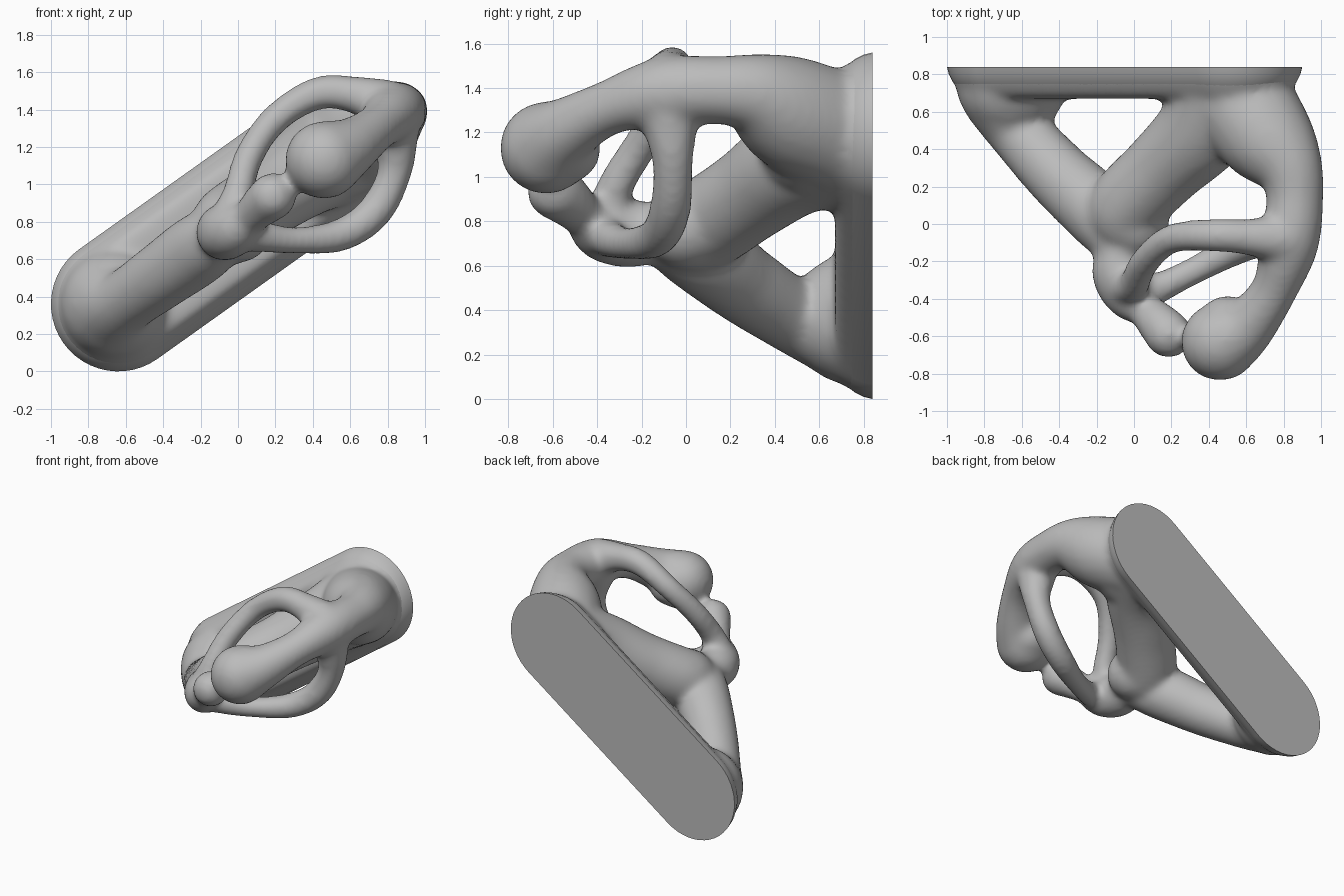
import bpy, bmesh, math
from mathutils import Vector, Matrix

cube = bpy.data.objects.get("Cube")
if cube:
    bpy.data.objects.remove(cube, do_unlink=True)

stone = bpy.data.materials.new("grey_stone")
stone.use_nodes = True
GREY = (0.5, 0.5, 0.5, 1)
stone.diffuse_color = GREY
stone.node_tree.nodes["Principled BSDF"].inputs["Base Color"].default_value = GREY


def add_object(name, bm):
    mesh = bpy.data.meshes.new(name)
    bm.to_mesh(mesh)
    bm.free()
    mesh.materials.append(stone)
    obj = bpy.data.objects.new(name, mesh)
    bpy.context.collection.objects.link(obj)
    return obj


def spline(points, steps=14):
    """Smooth path through (x, y, z, radius) points."""
    pts = [Vector(p) for p in points]
    pts = [pts[0]] + pts + [pts[-1]]
    for a, b, c, d in zip(pts, pts[1:], pts[2:], pts[3:]):
        for i in range(steps):
            t = i / steps
            yield 0.5 * (2 * b + (c - a) * t + (2 * a - 5 * b + 4 * c - d) * t * t
                         + (3 * b - a - 3 * c + d) * t ** 3)
    yield pts[-1]


def limb(bm, points):
    for p in spline(points):
        bmesh.ops.create_icosphere(bm, subdivisions=3, radius=p[3],
                                   matrix=Matrix.Translation(p.to_3d()))


# Slanted stadium lofted through (depth, radius) rings
LOW, HIGH = Vector((-.64, 0, .36)), Vector((.54, 0, 1.2))
slant = math.atan2(HIGH.z - LOW.z, HIGH.x - LOW.x)
SIDE = 24


def stadium(bm, profile):
    rings = []
    for y, r in profile:
        ring = []
        for centre, start in ((HIGH, slant - math.pi / 2), (LOW, slant + math.pi / 2)):
            for i in range(SIDE + 1):
                a = start + math.pi * i / SIDE
                ring.append(bm.verts.new(centre + Vector((r * math.cos(a), y, r * math.sin(a)))))
        rings.append(ring)
    faces = [bm.faces.new(rings[0]), bm.faces.new(rings[-1])]
    for a, b in zip(rings, rings[1:]):
        for i in range(len(a)):
            j = (i + 1) % len(a)
            faces.append(bm.faces.new((a[i], a[j], b[j], b[i])))
    bmesh.ops.recalc_face_normals(bm, faces=faces)


body = bmesh.new()

# Flared front of the base, fused with the legs
stadium(body, [(.67, .25), (.69, .285), (.72, .305), (.76, .33), (.8, .345)])

# Lower figure: left leg, torso, neck
limb(body, [(-.655, .76, .36, .3), (-.66, .68, .355, .25), (-.61, .5, .37, .175),
            (-.41, .27, .51, .18), (-.2, .07, .66, .19), (-.08, -.12, .74, .14),
            (-.07, -.27, .745, .155), (-.02, -.38, .76, .135), (.05, -.45, .81, .09)])
# Lower figure: right leg
limb(body, [(0, 0, .77, .19), (-.04, .09, .79, .21), (.16, .3, .93, .215),
            (.36, .5, 1.07, .245), (.5, .73, 1.16, .29)])
# Small head
limb(body, [(.05, -.45, .81, .09), (.13, -.53, .89, .115), (.185, -.59, .935, .128)])

# Upper figure: back, shoulder, neck, large head
limb(body, [(.54, .71, 1.18, .28), (.69, .49, 1.28, .26), (.82, .33, 1.37, .185),
            (.86, .15, 1.39, .155), (.83, -.1, 1.38, .16), (.75, -.35, 1.31, .125),
            (.6, -.55, 1.2, .155), (.46, -.63, 1.13, .21)])
# Underside of the large head
limb(body, [(.46, -.61, 1.12, .19), (.5, -.54, 1.13, .16)])
# Web joining the two figures at the base
limb(body, [(.52, .56, 1.15, .24), (.6, .59, 1.2, .25)])
# Upper arm loop
limb(body, [(.8, -.08, 1.42, .14), (.62, -.07, 1.48, .1), (.42, -.06, 1.485, .09),
            (.2, -.08, 1.35, .08), (.06, -.2, 1.15, .08), (0, -.32, .95, .085),
            (-.05, -.34, .8, .11)])
# Lower arm loop
limb(body, [(.83, -.08, 1.3, .14), (.84, -.06, 1.08, .095), (.735, -.07, .86, .095),
            (.55, -.13, .73, .09), (.3, -.26, .7, .075), (.08, -.36, .73, .09),
            (-.03, -.34, .76, .11)])

# Keep the skin from poking through the flat back
for v in body.verts:
    v.co.y = min(v.co.y, 0.8)

# Fuse the limbs into one soft skin
figures = add_object("entwined_figures", body)
remesh = figures.modifiers.new("fuse", 'REMESH')
remesh.mode = 'VOXEL'
remesh.voxel_size = 0.02
remesh.use_smooth_shade = True
soften = figures.modifiers.new("soften", 'SMOOTH')
soften.factor = 0.5
soften.iterations = 18

# Rim and flat back of the base
bm = bmesh.new()
stadium(bm, [(.74, .315), (.76, .33), (.8, .35), (.84, .36)])
plate = add_object("base_plate", bm)

bpy.ops.object.select_all(action='DESELECT')
plate.select_set(True)
bpy.context.view_layer.objects.active = plate
bpy.ops.object.shade_smooth_by_angle(angle=math.radians(50))
